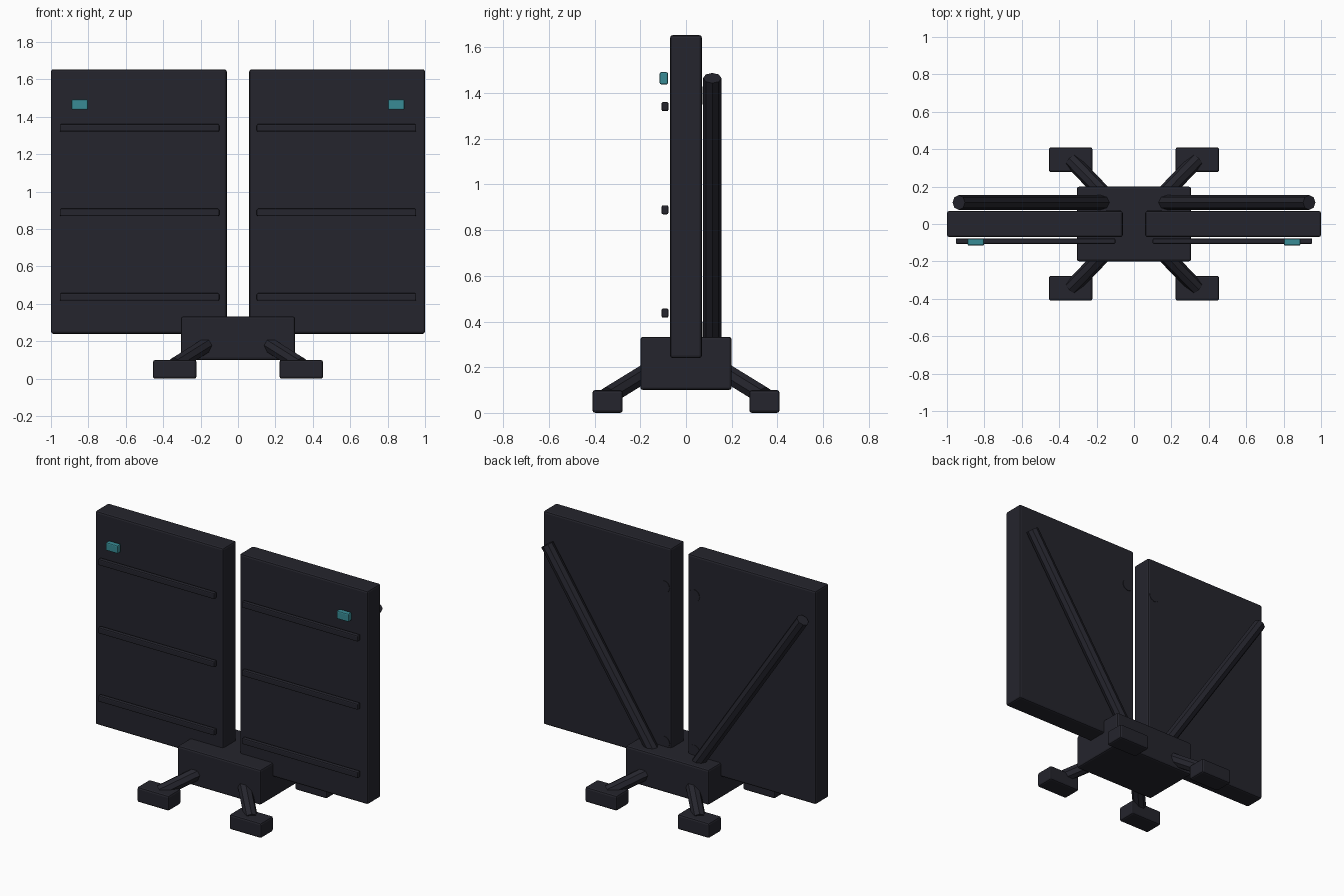
import bpy
from mathutils import Vector

cube = bpy.data.objects.get("Cube")
if cube:
    bpy.data.objects.remove(cube, do_unlink=True)


def material(name, color):
    m = bpy.data.materials.new(name)
    m.use_nodes = True
    m.diffuse_color = (*color, 1)
    m.node_tree.nodes["Principled BSDF"].inputs["Base Color"].default_value = (*color, 1)
    return m


dark = material("dark_navy_metal", (0.018, 0.018, 0.026))
teal = material("teal_light", (0.04, 0.26, 0.30))


def box(name, lo, hi, mat=dark, bevel=0.012):
    """Chamfered box between two opposite corners."""
    lo, hi = Vector(lo), Vector(hi)
    bpy.ops.mesh.primitive_cube_add(size=1, location=(lo + hi) / 2)
    o = bpy.context.object
    o.name = name
    size = hi - lo
    for v in o.data.vertices:
        v.co = Vector(a * b for a, b in zip(v.co, size))
    o.data.materials.append(mat)
    mod = o.modifiers.new("edge_chamfer", 'BEVEL')
    mod.width = bevel
    mod.segments = 2
    return o


def rod(name, start, end, radius, sides=8):
    """Faceted rod between two points."""
    a, b = Vector(start), Vector(end)
    bpy.ops.mesh.primitive_cylinder_add(vertices=sides, radius=radius,
                                        depth=(b - a).length, location=(a + b) / 2)
    o = bpy.context.object
    o.name = name
    o.rotation_euler = (b - a).to_track_quat('Z', 'Y').to_euler()
    o.data.materials.append(dark)
    return o


def side_box(name, s, x0, x1, y0, y1, z0, z1, **kw):
    """Box on the left (s = 1) or mirrored to the right (s = -1)."""
    xs = sorted((s * x0, s * x1))
    return box(name, (xs[0], y0, z0), (xs[1], y1, z1), **kw)


# Central base block
box("base_block", (-0.305, -0.2, 0.1), (0.305, 0.2, 0.333))

for s, side in ((1, "left"), (-1, "right")):
    # Upright panel
    side_box(f"{side}_panel", s, 0.06, 1.0, -0.07, 0.07, 0.24, 1.654)

    # Horizontal ribs on the front
    for i, z in enumerate((0.437, 0.889, 1.341)):
        side_box(f"{side}_rib_{i + 1}", s, 0.1, 0.953, -0.107, -0.077,
                 z - 0.02, z + 0.02, bevel=0.007)

    # Indicator light
    side_box(f"{side}_indicator_light", s, 0.802, 0.89, -0.115, -0.079,
             1.438, 1.492, mat=teal, bevel=0.007)

    # Diagonal brace on the back
    rod(f"{side}_brace", (s * 0.117, 0.115, 0.24), (s * 0.937, 0.115, 1.466), 0.04)

    # Hinge caps on the back, near the gap
    for level, z in (("lower", 0.36), ("upper", 1.39)):
        rod(f"{side}_{level}_hinge_cap", (s * 0.11, 0.05, z),
            (s * 0.11, 0.073, z), 0.04, 16)

    # Splayed legs and feet
    for t, end in ((-1, "front"), (1, "back")):
        rod(f"{end}_{side}_leg", (s * 0.1, t * 0.1, 0.222),
            (s * 0.335, t * 0.34, 0.075), 0.042)
        ys = sorted((t * 0.277, t * 0.41))
        side_box(f"{end}_{side}_foot", s, 0.222, 0.455, ys[0], ys[1], 0, 0.1)
